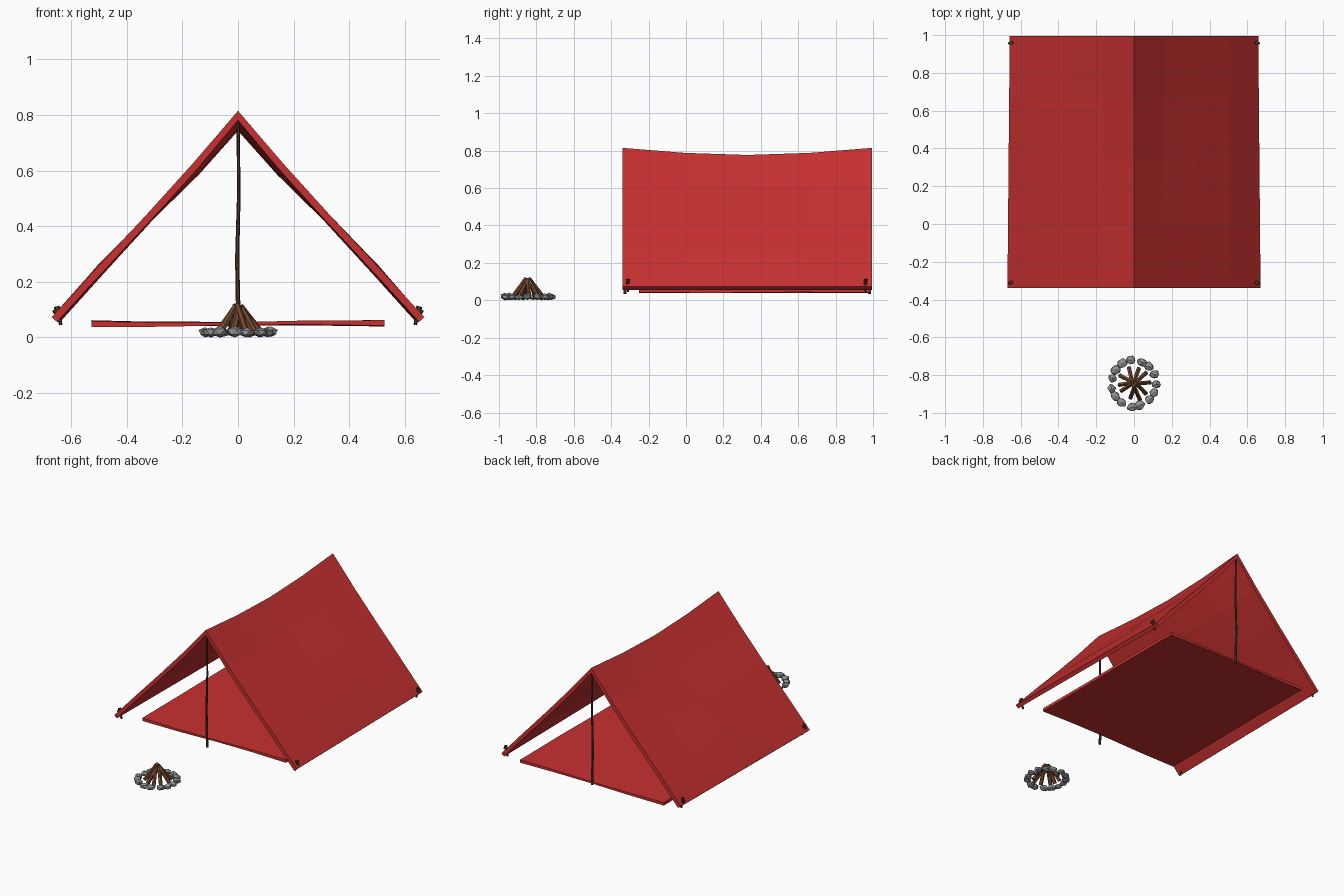
import bpy, bmesh, math, random
from mathutils import Vector, Matrix

if "Cube" in bpy.data.objects:
    bpy.data.objects.remove(bpy.data.objects["Cube"])

random.seed(7)


def mat(name, r, g, b):
    m = bpy.data.materials.new(name)
    m.diffuse_color = (r, g, b, 1)
    m.use_nodes = True
    m.node_tree.nodes["Principled BSDF"].inputs["Base Color"].default_value = m.diffuse_color
    return m


RED = mat("red canvas", 0.58, 0.03, 0.03)
POLE = mat("dark pole wood", 0.075, 0.042, 0.022)
LOG = mat("brown log wood", 0.17, 0.065, 0.028)
STONE = mat("grey stone", 0.27, 0.28, 0.29)


def finish(name, bm, material):
    bmesh.ops.recalc_face_normals(bm, faces=bm.faces)
    me = bpy.data.meshes.new(name)
    bm.to_mesh(me)
    bm.free()
    me.materials.append(material)
    ob = bpy.data.objects.new(name, me)
    bpy.context.collection.objects.link(ob)
    return ob


def cloth(name, us, vs, top, bottom):
    """Closed thin sheet: grids of top(u,v) and bottom(u,v) joined at the rim."""
    bm = bmesh.new()
    grids = [[[bm.verts.new(f(u, v)) for u in us] for v in vs] for f in (top, bottom)]
    for g in grids:
        for j in range(len(vs) - 1):
            for i in range(len(us) - 1):
                bm.faces.new((g[j][i], g[j][i + 1], g[j + 1][i + 1], g[j + 1][i]))
    rims = []
    for g in grids:
        rims.append(g[0] + [r[-1] for r in g[1:]] + g[-1][-2::-1]
                    + [r[0] for r in g[-2:0:-1]])
    a, b = rims
    for i in range(len(a)):
        k = (i + 1) % len(a)
        bm.faces.new((a[i], a[k], b[k], b[i]))
    return finish(name, bm, RED)


def stick(bm, p, q, r1, r2, sides=6):
    """Tapered faceted rod from p to q."""
    p, q = Vector(p), Vector(q)
    rot = (q - p).to_track_quat('Z', 'Y').to_matrix().to_4x4()
    bmesh.ops.create_cone(bm, cap_ends=True, segments=sides, radius1=r1, radius2=r2,
                          depth=(q - p).length,
                          matrix=Matrix.Translation((p + q) / 2) @ rot)


# Tent roof: ridge sags in the middle, slopes belly outward slightly
Y0, Y1 = -0.34, 0.995
slope = Vector((0.753, 0, 0.668))       # outward direction of the +x slope


def roof_outer(u, v):
    s, sag = abs(u), math.sin(math.pi * v)
    x = 0.67 * s - 0.012 * v * s
    z = 0.815 - 0.742 * s
    n = (0.022 * math.sin(math.pi * s) * s * sag
         - 0.012 * math.sin(math.pi * s) * (1 - s) * (1 + sag))
    x += slope.x * n
    z += slope.z * n - 0.038 * sag * (1 - s) ** 2
    return Vector((math.copysign(x, u) if u else 0, Y0 + (Y1 - Y0) * v, z))


def roof_inner(u, v):
    p = roof_outer(u, v)
    if u == 0:
        return p - Vector((0, 0, 0.034))
    return p - Vector((math.copysign(slope.x, u), 0, slope.z)) * 0.025


cloth("tent_roof", [i / 4 for i in range(-4, 5)], [j / 4 for j in range(5)],
      roof_outer, roof_inner)


# Ground sheet, slightly rippled and thicker at the sides
def sheet(side):
    def f(u, v):
        z = 0.05 + 0.004 * math.sin(2.6 * u + 3 * v) * math.cos(4 * v)
        return (0.527 * u, -0.25 + 1.235 * v, z + side * (0.005 + 0.005 * abs(u)))
    return f


cloth("ground_sheet", [i / 2 for i in range(-2, 3)], [j / 3 for j in range(4)],
      sheet(1), sheet(-1))

# Tent poles, each a gently crooked stick in three pieces
for name, y in (("front_pole", -0.326), ("back_pole", 0.981)):
    bm = bmesh.new()
    pts = [(0.002, y, 0.035), (-0.003, y, 0.28), (0.003, y, 0.52), (0, y, 0.785)]
    for k, (p, q) in enumerate(zip(pts, pts[1:])):
        stick(bm, p, q, 0.0085 - 0.001 * k, 0.0075 - 0.001 * k)
    finish(name, bm, POLE)

# Corner pegs driven through the cloth, with a short hooked head
for sx, side in ((-1, "left"), (1, "right")):
    for y, end in ((-0.31, "front"), (0.96, "back")):
        bm = bmesh.new()
        stick(bm, (sx * 0.637, y, 0.045), (sx * 0.652, y, 0.112), 0.006, 0.011)
        stick(bm, (sx * 0.650, y, 0.098), (sx * 0.664, y - 0.004, 0.09), 0.008, 0.007)
        finish(f"{end}_{side}_peg", bm, POLE)

# Campfire: ring of rough stones
FIRE = Vector((0, -0.845, 0))
bm = bmesh.new()
N = 15
for i in range(N):
    a = math.tau * (i + random.uniform(-0.15, 0.15)) / N
    r = 0.122 + random.uniform(-0.006, 0.004)
    new = bmesh.ops.create_icosphere(bm, subdivisions=1, radius=1)["verts"]
    size = Vector((random.uniform(0.024, 0.03), random.uniform(0.026, 0.034),
                   random.uniform(0.017, 0.022)))
    turn = Matrix.Rotation(a + random.uniform(-0.4, 0.4), 3, 'Z')
    for v in new:
        c = v.co * random.uniform(0.85, 1.1)
        c = turn @ Vector((c.x * size.x, c.y * size.y, c.z * size.z))
        v.co = FIRE + c + Vector((r * math.cos(a), r * math.sin(a), size.z * 0.95))
        v.co.z = max(v.co.z, 0)
finish("fire_stones", bm, STONE)

# Campfire: logs leaning into a cone
bm = bmesh.new()
for i in range(10):
    a = math.tau * (i + random.uniform(-0.2, 0.2)) / 10
    d = Vector((math.cos(a), math.sin(a), 0))
    t = Vector((-d.y, d.x, 0)) * random.uniform(-0.008, 0.008)
    base = FIRE + d * random.uniform(0.075, 0.092) + Vector((0, 0, 0.014))
    top = FIRE + d * 0.008 + t + Vector((0, 0, random.uniform(0.1, 0.118)))
    stick(bm, base, top, 0.0125, 0.011)
finish("fire_logs", bm, LOG)
